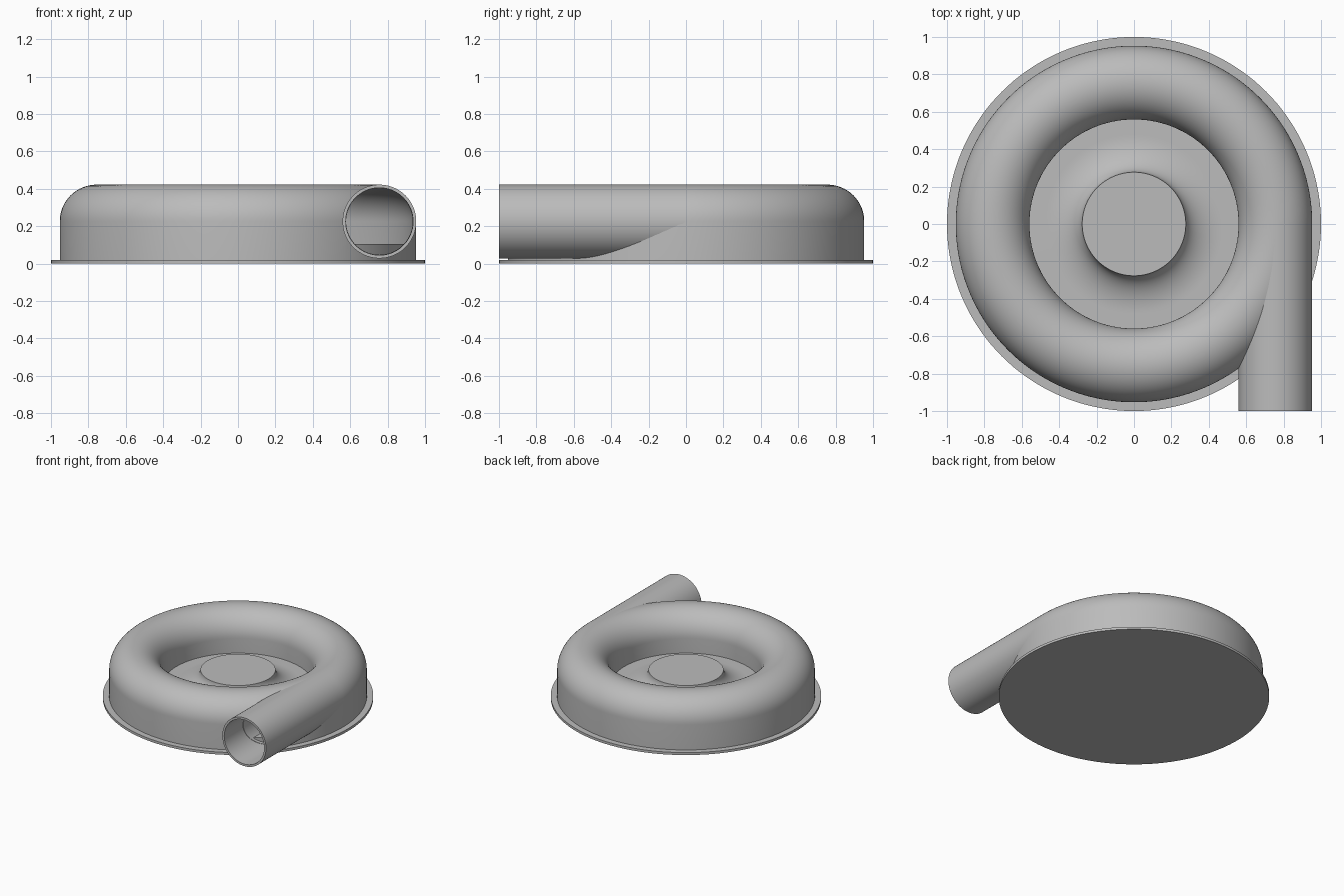
import bpy, bmesh, math
from mathutils import Matrix, Vector

cube = bpy.data.objects.get("Cube")
if cube:
    bpy.data.objects.remove(cube, do_unlink=True)

grey = bpy.data.materials.new("plain grey")
grey.use_nodes = True
GREY = (0.5, 0.5, 0.5, 1)
grey.diffuse_color = GREY
grey.node_tree.nodes["Principled BSDF"].inputs["Base Color"].default_value = GREY

RING, TUBE, WALL = 0.756, 0.197, 0.017   # duct centre radius, duct radius, sheet thickness
AXIS_Z, FLOOR, BASE = 0.225, 0.105, 0.02


def lathe(name, profile, closed=False, steps=144):
    """Spin an (r, z) profile about the vertical axis."""
    bm = bmesh.new()
    verts = [bm.verts.new((r, 0, z)) for r, z in profile]
    pairs = list(zip(verts, verts[1:]))
    if closed:
        pairs.append((verts[-1], verts[0]))
    edges = [bm.edges.new(p) for p in pairs]
    bmesh.ops.spin(bm, geom=verts + edges, cent=(0, 0, 0), axis=(0, 0, 1),
                   angle=math.tau, steps=steps)
    bmesh.ops.remove_doubles(bm, verts=bm.verts, dist=1e-4)
    bmesh.ops.recalc_face_normals(bm, faces=bm.faces)
    mesh = bpy.data.meshes.new(name)
    bm.to_mesh(mesh)
    bm.free()
    mesh.materials.append(grey)
    obj = bpy.data.objects.new(name, mesh)
    bpy.context.collection.objects.link(obj)
    return obj


def along_front(obj, start):
    """Turn a lathed part so it runs forward from y = start on the duct axis."""
    turn = Matrix.Rotation(math.pi / 2, 4, "X")
    obj.data.transform(Matrix.Translation(Vector((RING, start, AXIS_Z))) @ turn)


def smooth(obj):
    bpy.ops.object.select_all(action="DESELECT")
    obj.select_set(True)
    bpy.context.view_layer.objects.active = obj
    bpy.ops.object.shade_smooth_by_angle(angle=math.radians(35))


def arch(radius, count=32):
    """Half circle over the duct, from the outer side to the inner side."""
    return [(RING + radius * math.cos(math.pi * i / count),
             AXIS_Z + radius * math.sin(math.pi * i / count)) for i in range(count + 1)]


# Base plate
base = lathe("base_plate", [(0, 0), (1, 0), (1, BASE), (0, BASE)])

# Rounded ring housing with straight skirts, made as a thin sheet
inner = TUBE - WALL
shell = ([(RING + TUBE, BASE)] + arch(TUBE) + [(RING - TUBE, FLOOR - 0.01)]
         + [(RING - inner, FLOOR - 0.01)] + arch(inner)[::-1] + [(RING + inner, BASE)])
housing = lathe("ring_housing", shell, closed=True)

# Opening where the outlet enters the housing
cutter = lathe("outlet_cutter", [(0, 0), (inner - 0.002, 0), (inner - 0.002, 1.1), (0, 1.1)], steps=96)
along_front(cutter, -0.02)
cutter.hide_render = True
cut = housing.modifiers.new("outlet_opening", "BOOLEAN")
cut.operation, cut.solver, cut.object = "DIFFERENCE", "EXACT", cutter
bpy.context.view_layer.objects.active = housing
bpy.ops.object.modifier_apply(modifier=cut.name)
bpy.data.objects.remove(cutter, do_unlink=True)

# Raised floor flaring up into the central hub
HUB_R, HUB_Z, FLARE = 0.277, 0.23, 0.2
flare = [(HUB_R + FLARE * (1 - math.cos(a)), HUB_Z - (HUB_Z - FLOOR) * math.sin(a))
         for a in [math.pi / 2 * i / 16 for i in range(17)]]
hub = lathe("hub_and_floor", [(0, HUB_Z)] + flare + [(0.93, FLOOR), (0.93, BASE)])

# Straight outlet pipe leaving tangentially to the front
pipe = lathe("outlet_pipe", [(TUBE, 0), (TUBE, 0.995), (inner, 0.995), (inner, 0)], closed=True, steps=96)
along_front(pipe, -0.005)

for part in (base, housing, hub, pipe):
    smooth(part)
